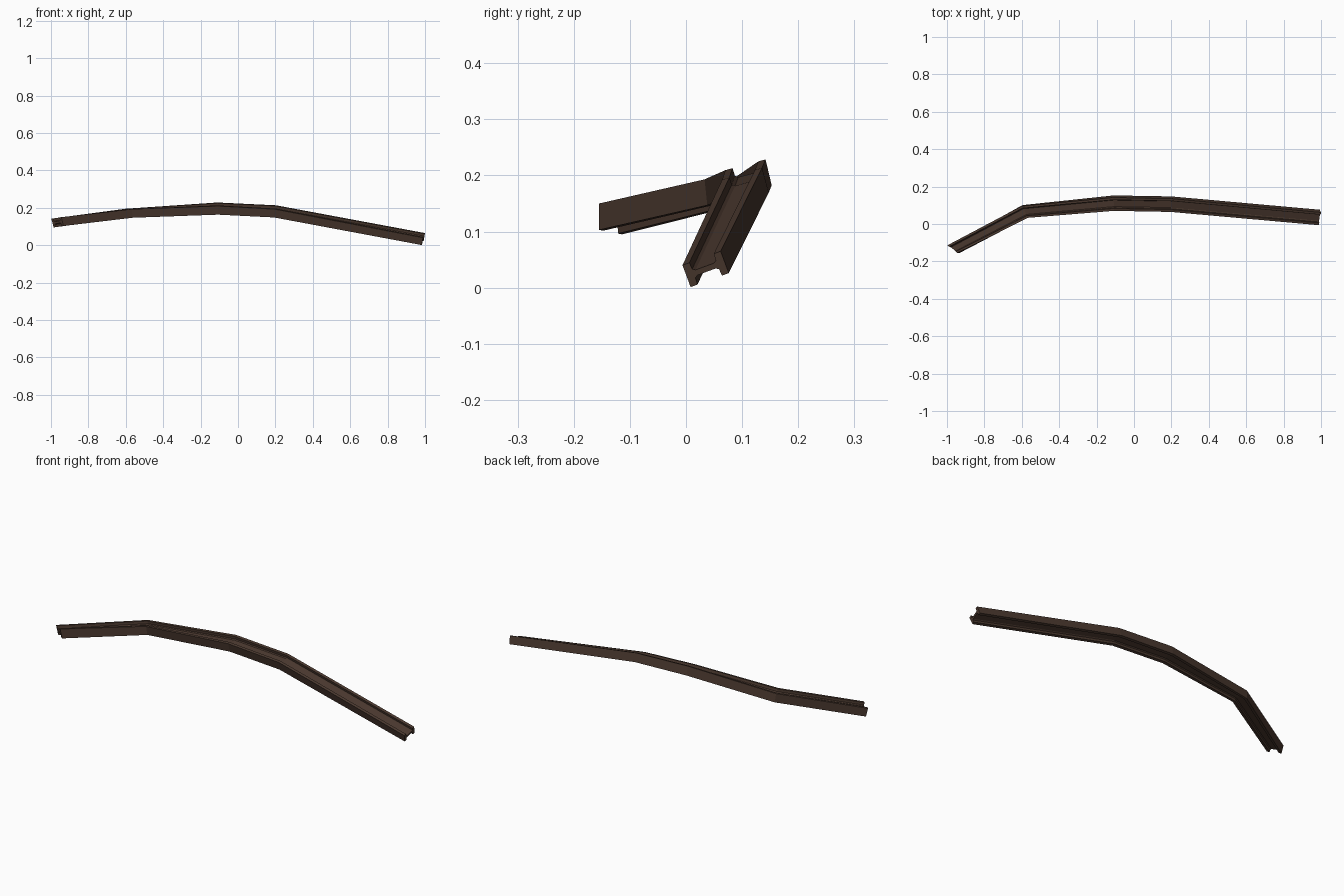
import bpy, bmesh
from mathutils import Vector

if "Cube" in bpy.data.objects:
    bpy.data.objects.remove(bpy.data.objects["Cube"])

# Dark brown paint
brown = bpy.data.materials.new("dark_brown")
brown.diffuse_color = (0.069, 0.040, 0.028, 1)
brown.use_nodes = True
brown.node_tree.nodes["Principled BSDF"].inputs["Base Color"].default_value = brown.diffuse_color

# H-shaped section: one quarter, mirrored across both axes (u across, v up)
quarter = [(0.5, 0.5), (0.32, 0.5), (0.31, 0.2), (0.24, 0.12)]
top = quarter + [(-u, v) for u, v in reversed(quarter)]
profile = top + [(u, -v) for u, v in [(-u, v) for u, v in quarter]]
profile += [(u, -v) for u, v in reversed(quarter)]

# Stations along the bent beam: centre, width vector, height vector
stations = [
    ((-0.9655, -0.1345, 0.1225), (-0.053, 0.041, -0.008), (-0.012, 0.0, 0.047)),
    ((-0.582, 0.067, 0.171), (-0.033, 0.063, 0.002), (-0.005, -0.005, 0.046)),
    ((-0.108, 0.1115, 0.196), (-0.003, 0.0715, 0.019), (-0.001, -0.011, 0.046)),
    ((0.198, 0.106, 0.181), (0.006, 0.071, 0.021), (0.004, -0.012, 0.044)),
    ((0.991, 0.035, 0.033), (0.011, 0.068, 0.025), (0.0065, -0.0145, 0.039)),
]

bm = bmesh.new()
rings = []
for c, w, h in stations:
    c, w, h = Vector(c), Vector(w), Vector(h)
    rings.append([bm.verts.new(c + w * u + h * v) for u, v in profile])

# Sides between stations
n = len(profile)
for a, b in zip(rings, rings[1:]):
    for i in range(n):
        j = (i + 1) % n
        bm.faces.new((a[i], a[j], b[j], b[i]))

# End caps
bm.faces.new(rings[0])
bm.faces.new(rings[-1][::-1])
bmesh.ops.recalc_face_normals(bm, faces=bm.faces)

mesh = bpy.data.meshes.new("bent_beam")
bm.to_mesh(mesh)
bm.free()
mesh.materials.append(brown)
beam = bpy.data.objects.new("bent_beam", mesh)
bpy.context.collection.objects.link(beam)
